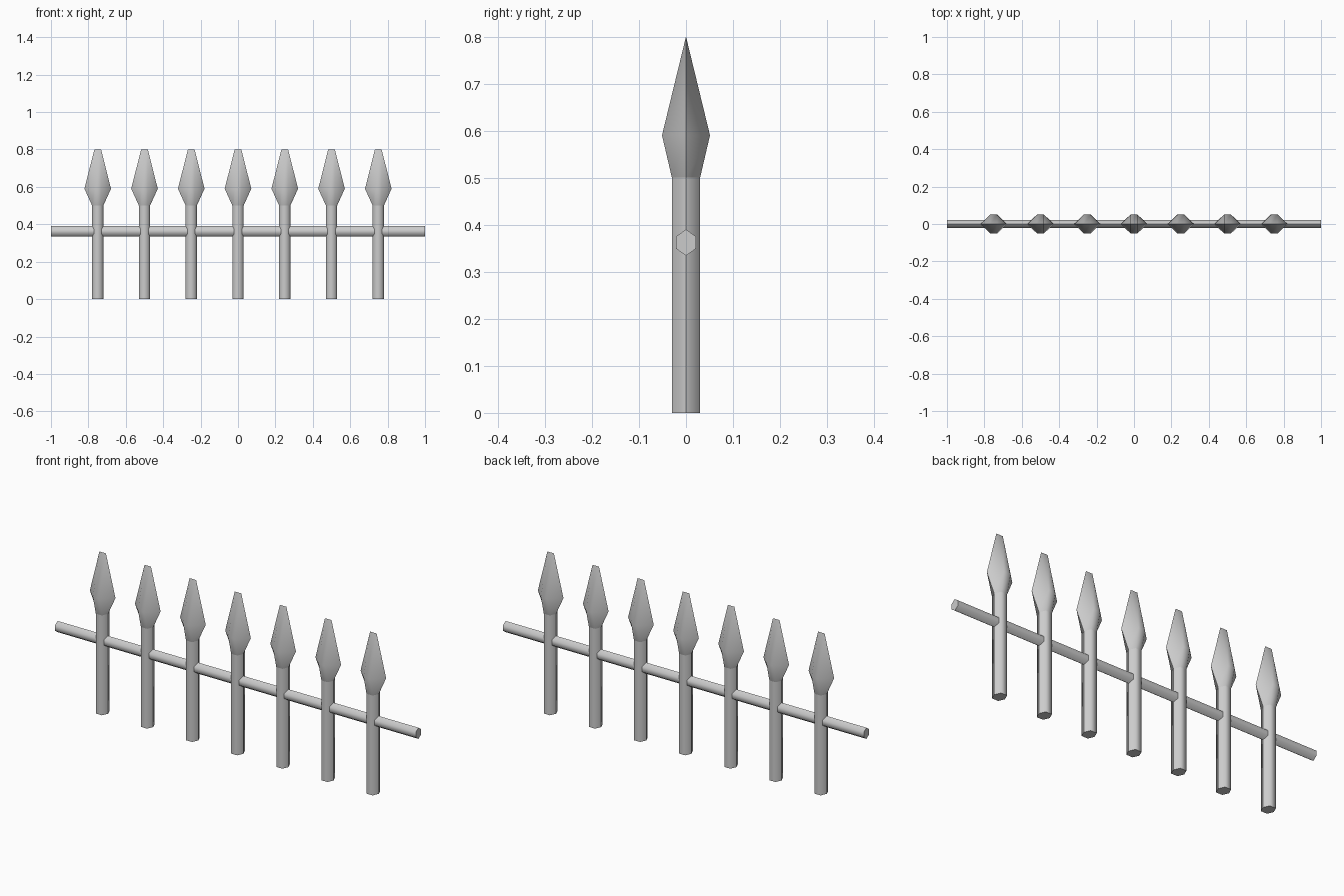
import bpy, bmesh
from mathutils import Matrix

if "Cube" in bpy.data.objects:
    bpy.data.objects.remove(bpy.data.objects["Cube"])


def hexagon(w, d, f):
    # six-sided section: points on the wide axis, narrow flats front and back
    return [(w, 0), (f, d), (-f, d), (-w, 0), (-f, -d), (f, -d)]


def loft(name, rings, cap_top=True, matrix=None):
    # rings: (z, half width, half depth, half flat)
    bm = bmesh.new()
    loops = [[bm.verts.new((x, y, z)) for x, y in hexagon(w, d, f)]
             for z, w, d, f in rings]
    for a, b in zip(loops, loops[1:]):
        for i in range(6):
            j = (i + 1) % 6
            bm.faces.new((a[i], a[j], b[j], b[i]))
    bm.faces.new(loops[0][::-1])
    if cap_top:
        bm.faces.new(loops[-1])
    # crisp side ridges and ring breaks, soft front and back
    for f in bm.faces:
        f.smooth = len(f.verts) == 4
    for e in bm.edges:
        p, q = e.verts
        ridge = abs(p.co.y) < 1e-6 and abs(q.co.y) < 1e-6
        end = any(len(f.verts) == 6 for f in e.link_faces)
        e.smooth = not (ridge or end)
    bmesh.ops.remove_doubles(bm, verts=bm.verts, dist=1e-5)
    bmesh.ops.recalc_face_normals(bm, faces=bm.faces)
    if matrix:
        bm.transform(matrix)
    mesh = bpy.data.meshes.new(name)
    bm.to_mesh(mesh)
    bm.free()
    obj = bpy.data.objects.new(name, mesh)
    bpy.context.collection.objects.link(obj)
    return obj


# Pickets: straight shaft and spear head ending in a short ridge
shaft = [(0, 0.03, 0.03, 0.017), (0.5, 0.03, 0.03, 0.017)]
head = [(0.5, 0.03, 0.03, 0.017), (0.59, 0.071, 0.051, 0.018),
        (0.8, 0.018, 0, 0.018)]
for i in range(7):
    x = -0.75 + 0.25 * i
    loft(f"picket_shaft_{i + 1}", shaft).location.x = x
    loft(f"spear_head_{i + 1}", head, cap_top=False).location.x = x

# Cross rail: same section turned on its side, ridges up and down
to_rail = Matrix.Translation((0, 0, 0.362)) @ Matrix.Rotation(1.5707963, 4, 'Y')
loft("cross_rail", [(-1, 0.028, 0.021, 0.013), (1, 0.028, 0.021, 0.013)],
     matrix=to_rail)
